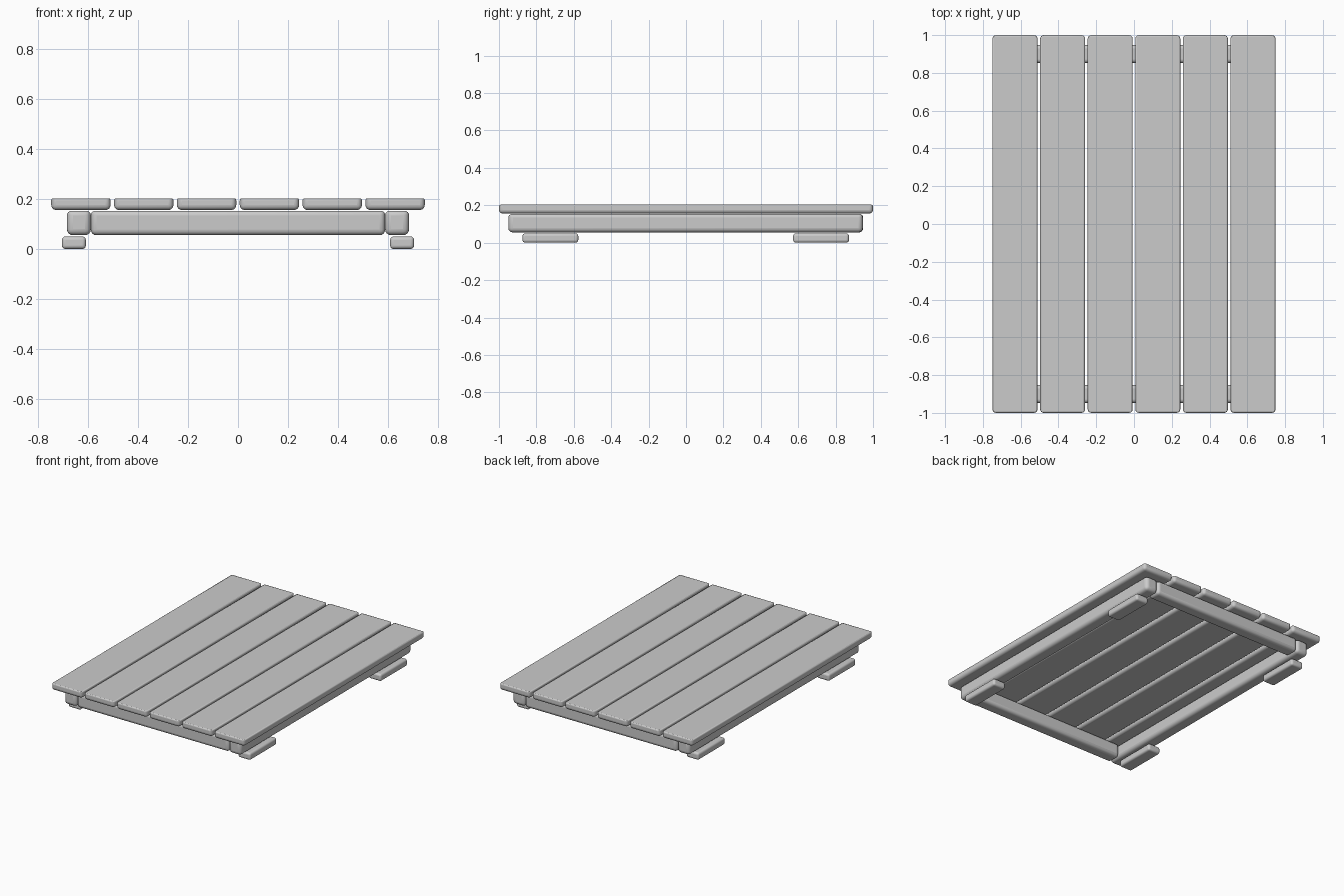
import bpy
import bmesh
from math import radians

if "Cube" in bpy.data.objects:
    bpy.data.objects.remove(bpy.data.objects["Cube"], do_unlink=True)

wood = bpy.data.materials.new("grey_wood")
wood.use_nodes = True
GREY = (0.6, 0.6, 0.6, 1)
wood.diffuse_color = GREY
wood.node_tree.nodes["Principled BSDF"].inputs["Base Color"].default_value = GREY


def board(name, low, high, round_low, round_top):
    """Rounded timber between two corners, with separate rounding above and below."""
    bm = bmesh.new()
    bmesh.ops.create_cube(bm, size=1)
    for v in bm.verts:
        v.co = [low[i] if v.co[i] < 0 else high[i] for i in range(3)]
    middle = (low[2] + high[2]) / 2
    layer = bm.edges.layers.float.new("bevel_weight_edge")
    for e in bm.edges:
        z = (e.verts[0].co.z + e.verts[1].co.z) / 2
        top = z > middle + 0.001
        e[layer] = round_top / round_low if top else 1.0
    mesh = bpy.data.meshes.new(name)
    bm.to_mesh(mesh)
    bm.free()
    mesh.materials.append(wood)
    obj = bpy.data.objects.new(name, mesh)
    bpy.context.collection.objects.link(obj)
    bevel = obj.modifiers.new("rounded_edges", "BEVEL")
    bevel.limit_method = "WEIGHT"
    bevel.width = round_low
    bevel.segments = 4
    bpy.ops.object.select_all(action="DESELECT")
    obj.select_set(True)
    bpy.context.view_layer.objects.active = obj
    bpy.ops.object.shade_smooth_by_angle(angle=radians(40))


# Deck planks
for i in range(6):
    x = (i - 2.5) * 0.252
    board(f"deck_plank_{i + 1}", (x - 0.119, -1, 0.156), (x + 0.119, 1, 0.203), 0.02, 0.008)

# Cross rails under the plank ends
for name, y in (("front", -0.9), ("back", 0.9)):
    board(name + "_rail", (-0.59, y - 0.047, 0.055), (0.59, y + 0.047, 0.153), 0.022, 0.018)

# Side rails, each with two feet set slightly outwards
for side, s in (("left", 1), ("right", -1)):
    x = s * 0.638
    board(side + "_rail", (x - 0.048, -0.95, 0.055), (x + 0.048, 0.945, 0.153), 0.024, 0.018)
    x = s * 0.658
    for end, y in (("front", -0.725), ("back", 0.722)):
        board(f"{end}_{side}_foot", (x - 0.048, y - 0.149, 0), (x + 0.048, y + 0.149, 0.05), 0.014, 0.014)
